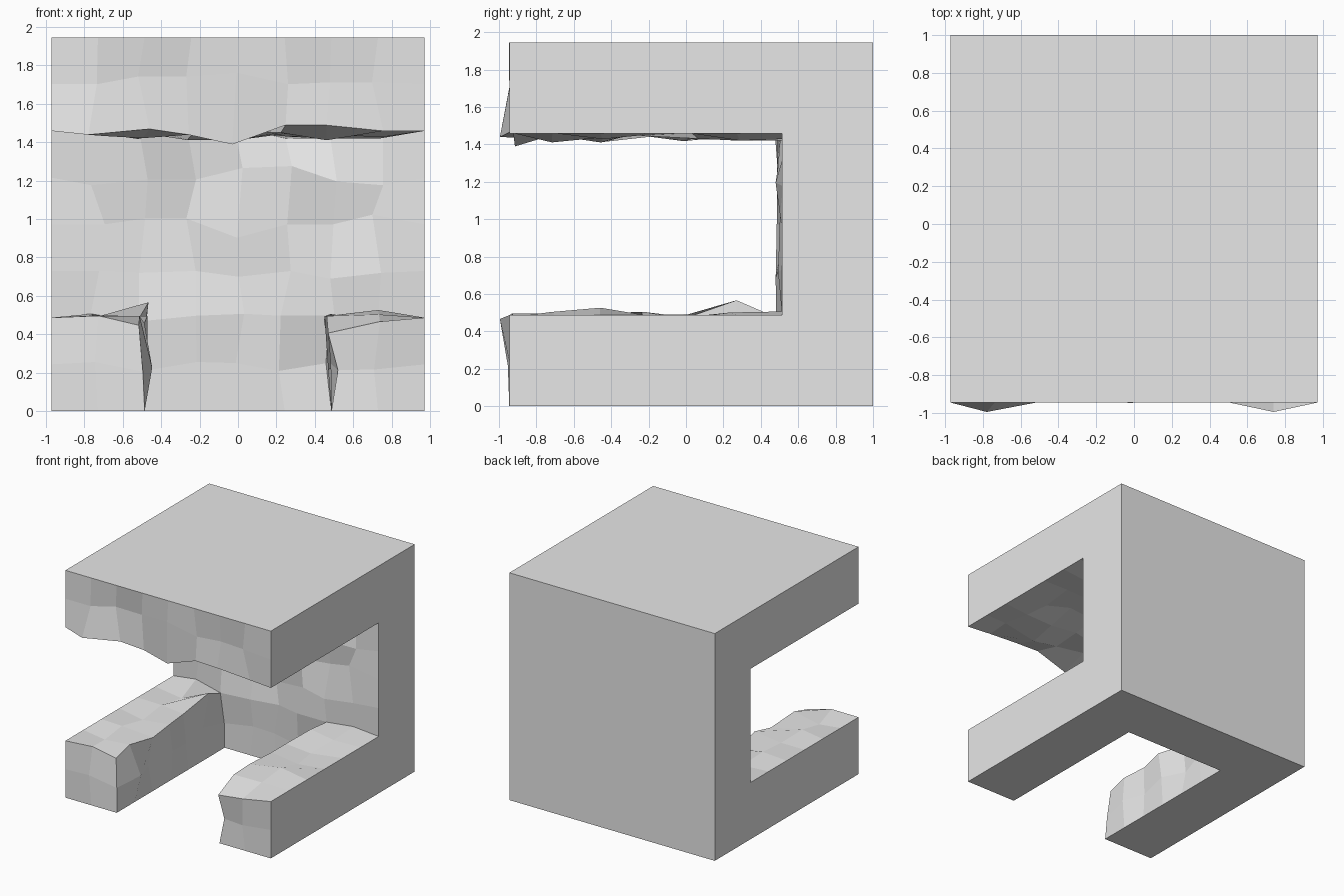
import bpy
import bmesh
import random
from mathutils import Vector

random.seed(7)
cube = bpy.data.objects.get("Cube")
if cube:
    bpy.data.objects.remove(cube, do_unlink=True)

N = 8                       # cells along each side of the block
CELL = 1.945 / N
ORIGIN = Vector((-0.9725, -0.945, 0))

# Heights of the sculpted rows, in hundredths: (depth row, height row) -> shifts
ROWS = {
    (0, 7): (0, 4, 4, 6, 0, 1, 1),
    (0, 6): (-3, 1, -2, -7, 3, 3, 0),
    (6, 5): (-4, -1, -1, 5, 6, -2, -4),
    (6, 4): (0, 3, 3, -7, 0, 0, 5),
    (6, 3): (0, -1, 0, -3, 0, -4, -1),
    (6, 2): (2, -2, 1, 2, 1, 1, 2),
    (0, 2): (1, -4, 0, 0, 0, -8, -2),
}
# Strongest bumps on the ledges and the front edges
BUMPS = {
    (1, 0, 6): (-0.05, -0.05, -0.02),
    (7, 0, 2): (0.01, -0.05, -0.02),
    (2, 5, 2): (0.02, 0, 0.08),
    (7, 2, 2): (0, 0, 0.04),
}


def solid(i, j, k):
    """True where the block is filled: back wall, roof slab and two legs."""
    if not all(0 <= c < N for c in (i, j, k)):
        return False
    wall = j >= 6
    roof = k >= 6
    leg = k < 2 and (i < 2 or i >= 6)
    return wall or roof or leg


def offset(key):
    """Rough shift of a grid point; points on the cut outer planes stay put."""
    i, j, k = key
    if i in (0, N) or j == N or k in (0, N):
        return Vector()
    shift = Vector(random.uniform(-0.04, 0.04) for _ in range(3))
    if j == 0:
        shift.y = random.uniform(-0.01, 0.04)
    elif k == 6:
        shift.z = random.uniform(-0.05, 0.03)
    elif k == 2:
        shift.z = random.uniform(-0.03, 0.02)
    if (j, k) in ROWS:
        shift.z = ROWS[j, k][i - 1] / 100
    return Vector(BUMPS.get(key, shift))


def build_rock():
    bm = bmesh.new()
    points = {}

    def point(key):
        if key not in points:
            grid = Vector(key) * CELL
            points[key] = bm.verts.new(ORIGIN + grid + offset(key))
        return points[key]

    # Skin every exposed side of every filled cell
    cells = [(i, j, k) for i in range(N) for j in range(N) for k in range(N)]
    for cell in cells:
        if not solid(*cell):
            continue
        for axis in range(3):
            for side in (0, 1):
                neighbour = list(cell)
                neighbour[axis] += 2 * side - 1
                if solid(*neighbour):
                    continue
                u, v = (axis + 1) % 3, (axis + 2) % 3
                loop = []
                for du, dv in ((0, 0), (1, 0), (1, 1), (0, 1)):
                    corner = list(cell)
                    corner[axis] += side
                    corner[u] += du
                    corner[v] += dv
                    loop.append(point(tuple(corner)))
                bm.faces.new(loop if side else loop[::-1])

    mesh = bpy.data.meshes.new("rock_alcove")
    bm.to_mesh(mesh)
    bm.free()
    return mesh


# Plain grey stone
stone = bpy.data.materials.new("light_grey_stone")
stone.use_nodes = True
GREY = (0.8, 0.8, 0.8, 1)
stone.diffuse_color = GREY
stone.node_tree.nodes["Principled BSDF"].inputs["Base Color"].default_value = GREY

rock = bpy.data.objects.new("rock_alcove", build_rock())
rock.data.materials.append(stone)
bpy.context.collection.objects.link(rock)
